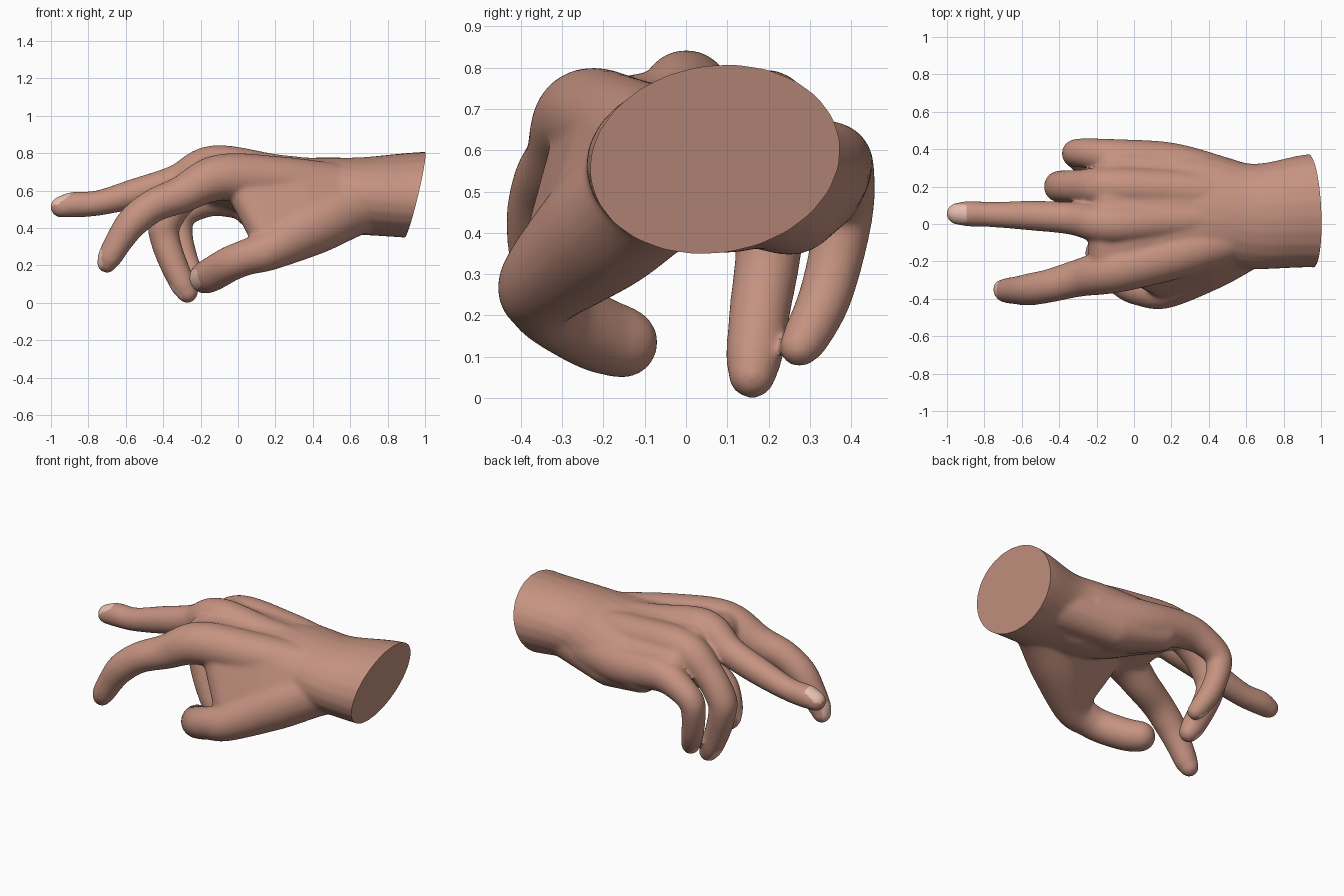
import bpy, bmesh, math
from mathutils import Vector, Matrix

if "Cube" in bpy.data.objects:
    bpy.data.objects.remove(bpy.data.objects["Cube"])

SEG = 24
body = bmesh.new()


def material(name, color):
    m = bpy.data.materials.new(name)
    m.diffuse_color = color
    m.use_nodes = True
    m.node_tree.nodes["Principled BSDF"].inputs["Base Color"].default_value = m.diffuse_color
    return m


def spline(pts, steps=6):
    """Catmull-Rom through points of any dimension."""
    p = [Vector(q) for q in pts]
    p = [p[0] * 2 - p[1]] + p + [p[-1] * 2 - p[-2]]
    out = []
    for a, b, c, d in zip(p, p[1:], p[2:], p[3:]):
        for i in range(steps):
            t = i / steps
            out.append((b * 2 + (c - a) * t + (a * 2 - b * 5 + c * 4 - d) * t**2
                        + (b * 3 - a - c * 3 + d) * t**3) * 0.5)
    return out + [p[-2]]


def loft(rings):
    rows = [[body.verts.new(v) for v in r] for r in rings]
    for a, b in zip(rows, rows[1:]):
        for i in range(SEG):
            j = (i + 1) % SEG
            body.faces.new((a[i], a[j], b[j], b[i]))
    body.faces.new(rows[0][::-1])
    body.faces.new(rows[-1])


def tube(pts):
    """Round-ended limb through (x, y, z, radius) points."""
    s = spline(pts)
    c = [v.to_3d() for v in s]
    n = len(s) - 1
    tan = [(c[min(i + 1, n)] - c[max(i - 1, 0)]).normalized() for i in range(n + 1)]
    caps = [math.radians(a) for a in (85, 65, 45, 22)]
    st = [(c[0] - tan[0] * s[0][3] * math.sin(a), tan[0], s[0][3] * math.cos(a)) for a in caps]
    st += [(c[i], tan[i], s[i][3]) for i in range(n + 1)]
    st += [(c[n] + tan[n] * s[n][3] * math.sin(a), tan[n], s[n][3] * math.cos(a)) for a in caps[::-1]]
    rings = []
    for p, t, r in st:
        u = Vector((0, 1, 0.15)) - t * t.dot(Vector((0, 1, 0.15)))
        u.normalize()
        w = t.cross(u)
        rings.append([p + u * r * math.cos(k * math.tau / SEG) + w * r * math.sin(k * math.tau / SEG)
                      for k in range(SEG)])
    loft(rings)


def hull(balls):
    """Flesh stretched over (x, y, z, radius) balls."""
    sb, hb = bmesh.new(), bmesh.new()
    for x, y, z, r in balls:
        bmesh.ops.create_icosphere(sb, subdivisions=3, radius=r, matrix=Matrix.Translation((x, y, z)))
    for v in sb.verts:
        hb.verts.new(v.co)
    bmesh.ops.convex_hull(hb, input=hb.verts[:])
    copies = {v: body.verts.new(v.co) for v in hb.verts if v.link_faces}
    for f in hb.faces:
        body.faces.new([copies[v] for v in f.verts])
    sb.free()
    hb.free()


# wrist and palm slab: x, y centre, z centre, half width, half height, roll
palm = [(1.15, .07, .58, .315, .233, .15), (.92, .07, .575, .305, .226, .15),
        (.65, .04, .57, .283, .208, .05), (.45, .07, .565, .295, .212, -.1),
        (.2, .09, .59, .32, .175, -.22), (-.02, .09, .64, .31, .125, -.3),
        (-.16, .07, .66, .26, .08, -.3)]
half_a, half_b = spline([p[:3] for p in palm]), spline([p[3:] for p in palm])
rings = []
for (x, y, z), (hy, hz, roll) in zip(half_a, half_b):
    cr, sr = math.cos(roll), math.sin(roll)
    rings.append([Vector((x, y + hy * math.cos(a) * cr - hz * math.sin(a) * sr,
                          z + hy * math.cos(a) * sr + hz * math.sin(a) * cr))
                  for a in (k * math.tau / SEG for k in range(SEG))])
loft(rings)

# index finger
tube([(.5, -.08, .62, .13), (.2, -.17, .655, .13), (-.1, -.245, .67, .124), (-.3, -.29, .58, .1),
      (-.45, -.33, .52, .09), (-.56, -.35, .435, .086), (-.63, -.355, .34, .075),
      (-.685, -.355, .245, .066), (-.7, -.35, .215, .056)])
# middle finger
tube([(.5, .05, .64, .125), (.2, .02, .685, .11), (-.13, 0, .735, .108), (-.33, .03, .65, .088),
      (-.55, .045, .585, .08), (-.75, .05, .533, .068), (-.88, .055, .525, .069), (-.945, .055, .513, .059)])
# ring finger
tube([(.5, .15, .62, .13), (.2, .18, .665, .115), (-.13, .195, .675, .112), (-.3, .2, .56, .09),
      (-.39, .2, .43, .087), (-.39, .198, .34, .08), (-.35, .18, .22, .075),
      (-.295, .165, .1, .069), (-.272, .16, .057, .059)])
# little finger
tube([(.5, .2, .53, .15), (.2, .31, .535, .125), (-.08, .35, .565, .104), (-.22, .375, .525, .084),
      (-.305, .38, .46, .076), (-.31, .367, .36, .069), (-.28, .335, .24, .065),
      (-.24, .292, .15, .058), (-.225, .275, .125, .051)])
# thumb
tube([(.85, .0, .56, .15), (.63, -.07, .52, .16), (.4, -.2, .41, .155), (.17, -.34, .285, .112),
      (.05, -.345, .245, .097), (-.04, -.31, .21, .095), (-.13, -.22, .158, .093), (-.175, -.155, .135, .088)])
# web between thumb and index, fill between knuckles, heel of the palm
hull([(.6, -.06, .55, .16), (.38, -.2, .42, .14), (.18, -.32, .31, .09), (.04, -.23, .6, .1), (.3, -.14, .64, .13)])
hull([(.5, -.08, .625, .125), (-.14, -.235, .66, .1), (.5, .05, .645, .115), (-.16, 0, .705, .09)])
hull([(.5, .05, .645, .115), (-.13, 0, .715, .095), (.5, .15, .625, .125), (-.13, .195, .68, .095)])
hull([(.5, .15, .625, .125), (-.13, .195, .67, .095), (.5, .2, .54, .145), (-.1, .345, .565, .09)])
hull([(.75, .14, .54, .15), (.35, .25, .475, .13), (.08, .32, .51, .11), (.35, .02, .53, .13)])

# fuse the parts into one skin
bmesh.ops.recalc_face_normals(body, faces=body.faces)
raw = bpy.data.meshes.new("hand_parts")
body.to_mesh(raw)
body.free()
hand = bpy.data.objects.new("hand", raw)
bpy.context.collection.objects.link(hand)
rm = hand.modifiers.new("fuse", 'REMESH')
rm.mode = 'VOXEL'
rm.voxel_size = 0.009
sm = hand.modifiers.new("soften", 'SMOOTH')
sm.factor = 0.5
sm.iterations = 24
dg = bpy.context.evaluated_depsgraph_get()
mesh = bpy.data.meshes.new_from_object(hand.evaluated_get(dg))
hand.modifiers.clear()
mesh.materials.clear()
mesh.materials.append(material("skin", (.56, .29, .22, 1)))
mesh.materials.append(material("nail", (.8, .52, .43, 1)))

# hidden pockets removed, slanted wrist cut with a flat cap
bm = bmesh.new()
bm.from_mesh(mesh)
todo, best = set(bm.verts), set()
while todo:
    stack = [todo.pop()]
    island = set(stack)
    while stack:
        for e in stack.pop().link_edges:
            for v in e.verts:
                if v not in island:
                    island.add(v)
                    stack.append(v)
    todo -= island
    if len(island) > len(best):
        best = island
bmesh.ops.delete(bm, geom=[v for v in bm.verts if v not in best], context='VERTS')
bmesh.ops.bisect_plane(bm, geom=bm.verts[:] + bm.edges[:] + bm.faces[:], plane_co=(.945, .07, .575),
                       plane_no=(1, .06, -.244), clear_outer=True)
bmesh.ops.holes_fill(bm, edges=[e for e in bm.edges if e.is_boundary], sides=0)
bmesh.ops.recalc_face_normals(bm, faces=bm.faces)

# fingernails: centre, finger direction, outward normal, half width
nails = [((-.738, -.355, .235), (-.42, 0, -.9), (-.9, 0, .42), .045),
         ((-.945, .055, .565), (-1, 0, -.22), (-.22, 0, 1), .05),
         ((-.325, .163, .058), (.5, -.1, -.86), (-.86, 0, -.5), .045),
         ((-.272, .285, .115), (.45, -.25, -.86), (-.88, 0, -.46), .038),
         ((-.23, -.2, .125), (-.48, .82, -.3), (-.8, -.55, -.1), .05)]
for pos, d, nrm, w in nails:
    z = Vector(nrm).normalized()
    x = (Vector(d) - z * Vector(d).dot(z)).normalized()
    y = z.cross(x)
    for f in bm.faces:
        o = f.calc_center_median() - Vector(pos)
        if o.length < .09 and f.normal.dot(z) > .3 and (o.dot(x) / (w * 1.15))**4 + (o.dot(y) / w)**4 < 1:
            f.material_index = 1
bm.to_mesh(mesh)
bm.free()
hand.data = mesh
bpy.ops.object.select_all(action='DESELECT')
hand.select_set(True)
bpy.context.view_layer.objects.active = hand
bpy.ops.object.shade_smooth_by_angle(angle=math.radians(40))
